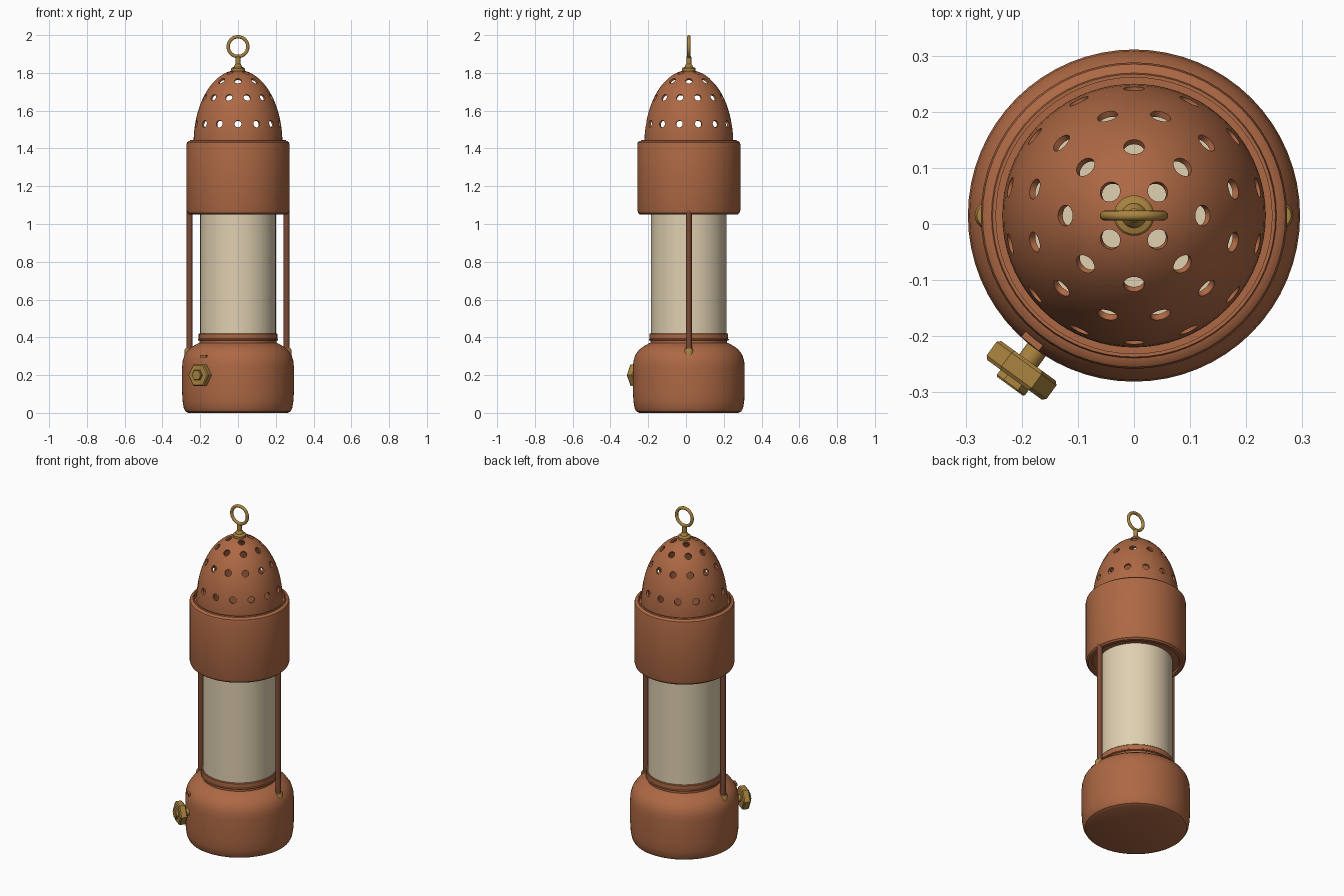
import bpy, bmesh, math
from mathutils import Vector, Matrix

if "Cube" in bpy.data.objects:
    bpy.data.objects.remove(bpy.data.objects["Cube"])

CY = 0.015  # lamp axis sits slightly behind the origin


def material(name, rgb):
    m = bpy.data.materials.new(name)
    m.diffuse_color = (*rgb, 1)
    m.use_nodes = True
    m.node_tree.nodes["Principled BSDF"].inputs["Base Color"].default_value = m.diffuse_color
    return m


copper = material("copper", (0.42, 0.14, 0.058))
dark_copper = material("dark_copper", (0.20, 0.068, 0.035))
brass = material("brass", (0.40, 0.23, 0.05))
cream = material("cream_glass", (0.74, 0.63, 0.44))


def finish(name, bm, mat, angle=32):
    bmesh.ops.recalc_face_normals(bm, faces=bm.faces)
    me = bpy.data.meshes.new(name)
    bm.to_mesh(me)
    bm.free()
    ob = bpy.data.objects.new(name, me)
    bpy.context.collection.objects.link(ob)
    if mat:
        me.materials.append(mat)
    smooth(ob, angle)
    return ob


def smooth(ob, angle=32):
    bpy.ops.object.select_all(action='DESELECT')
    ob.select_set(True)
    bpy.context.view_layer.objects.active = ob
    bpy.ops.object.shade_smooth_by_angle(angle=math.radians(angle))


def lathe(name, profile, mat, segs=64, closed=False, matrix=None, angle=32):
    """Spin an (r, z) profile around the local z axis."""
    bm = bmesh.new()
    vs = [bm.verts.new((r, 0, z)) for r, z in profile]
    pairs = list(zip(vs, vs[1:])) + ([(vs[-1], vs[0])] if closed else [])
    edges = [bm.edges.new(p) for p in pairs]
    bmesh.ops.spin(bm, geom=vs + edges, axis=(0, 0, 1), cent=(0, 0, 0),
                   angle=2 * math.pi, steps=segs, use_merge=True)
    bmesh.ops.remove_doubles(bm, verts=bm.verts, dist=1e-5)
    bm.transform(matrix or Matrix.Translation((0, CY, 0)))
    return finish(name, bm, mat, angle)


# Fuel base, collar, glass and upper shell
lathe("base", [(0, 0), (.262, 0), (.278, .008), (.287, .025), (.293, .06), (.296, .11),
               (.296, .24), (.293, .275), (.284, .305), (.265, .333), (.24, .352),
               (.212, .368), (.2, .372), (0, .372)], copper)
lathe("collar", [(.19, .365), (.203, .37), (.203, .382), (.212, .385), (.212, .39),
                 (.208, .393), (.208, .418), (.205, .421), (.19, .421)], copper)
lathe("glass", [(0, .37), (.2, .37), (.2, 1.07), (0, 1.07)], cream)
lathe("upper_shell", [(.19, 1.06), (.235, 1.06), (.24, 1.05), (.258, 1.05), (.268, 1.058),
                      (.273, 1.075), (.273, 1.42), (.27, 1.432), (.262, 1.438), (.254, 1.44),
                      (.252, 1.446), (.246, 1.446), (.246, 1.42), (.19, 1.42)],
      copper, closed=True)

# Hollow dome, pierced by four rings of round holes
DR, DH, DZ, WALL = .235, .385, 1.43, .012
N = 20
arc = [i / N * math.pi / 2 for i in range(N + 1)]
outer = [(DR * math.cos(t), DZ + DH * math.sin(t)) for t in arc[:-1]] + [(0, DZ + DH)]
inner = [(max(0, (DR - WALL) * math.cos(t)), DZ + (DH - WALL) * math.sin(t)) for t in arc[:-1]]
inner += [(0, DZ + DH - WALL)]
dome = lathe("dome", [(DR - WALL, 1.415), (DR, 1.415)] + outer + inner[::-1]
             + [(DR - WALL, 1.415)], copper, segs=72)

bm = bmesh.new()
for z, count, start in [(1.53, 14, 90), (1.67, 12, 15), (1.758, 8, 0), (1.802, 4, 45)]:
    s = (z - DZ) / DH
    r = DR * math.sqrt(1 - s * s)
    for k in range(count):
        a = math.radians(start) + k * 2 * math.pi / count
        radial = Vector((math.cos(a), math.sin(a), 0))
        normal = radial * (r / DR ** 2) + Vector((0, 0, (z - DZ) / DH ** 2))
        place = Matrix.Translation(radial * r + Vector((0, CY, z)))
        bmesh.ops.create_cone(bm, cap_ends=True, segments=20, radius1=.0185, radius2=.0185,
                              depth=.06,
                              matrix=place @ normal.to_track_quat('Z', 'Y').to_matrix().to_4x4())
cutter = finish("hole_cutter", bm, None)
cutter.hide_render = True
mod = dome.modifiers.new("holes", 'BOOLEAN')
mod.operation, mod.solver, mod.object = 'DIFFERENCE', 'EXACT', cutter
bpy.context.view_layer.objects.active = dome
bpy.ops.object.modifier_apply(modifier=mod.name)
bpy.data.objects.remove(cutter)
smooth(dome)

# Side rods with brass feet
for side, label in ((-1, "left"), (1, "right")):
    lathe(label + "_rod", [(0, .325), (.0155, .325), (.0155, 1.075), (0, 1.075)], dark_copper,
          segs=20, matrix=Matrix.Translation((side * .257, CY, 0)))
    lathe(label + "_rod_foot", [(0, .30), (.024, .30), (.024, .33), (.02, .34), (0, .343)], brass,
          segs=20, matrix=Matrix.Translation((side * .26, CY, 0)))

# Finial and hanging ring
lathe("finial", [(0, 1.80), (.036, 1.80), (.036, 1.823), (.032, 1.828), (.022, 1.831),
                 (.018, 1.842), (.013, 1.848), (.013, 1.885), (.009, 1.89), (0, 1.89)],
      brass, segs=32)
ring = [(.052 + .009 * math.cos(i * math.pi / 6), .009 * math.sin(i * math.pi / 6))
        for i in range(12)]
lathe("hanging_ring", ring, brass, segs=48, closed=True,
      matrix=Matrix.Translation((0, CY, 1.939)) @ Matrix.Rotation(math.pi / 2, 4, 'X'))

# Wick knob on the front left of the base: local z points outward
ANG = math.radians(234)
OUT = Vector((math.cos(ANG), math.sin(ANG), 0))
knob = (Matrix.Translation((0, CY, .2)) @ Matrix.Rotation(ANG, 4, 'Z')
        @ Matrix.Rotation(math.pi / 2, 4, 'Y') @ Matrix.Rotation(math.pi / 2, 4, 'Z'))
lathe("knob_stem", [(0, .27), (.02, .27), (.02, .33), (0, .33)], brass, segs=24, matrix=knob)
lathe("knob", [(0, .32), (.06, .32), (.066, .326), (.066, .356), (.06, .362), (0, .362)],
      brass, segs=6, matrix=knob, angle=20)
lathe("knob_cap", [(0, .36), (.031, .36), (.031, .373), (.028, .376), (0, .376)],
      brass, segs=6, matrix=knob, angle=20)

# Small index tab above the knob
bm = bmesh.new()
bmesh.ops.create_cube(bm, size=1)
bm.transform(Matrix.Translation(Vector((0, CY, .3)) + Vector((-.63, -.777, 0)) * .284)
             @ Matrix.Rotation(math.radians(231), 4, 'Z') @ Matrix.Diagonal((.02, .04, .014, 1)))
finish("index_tab", bm, copper)
